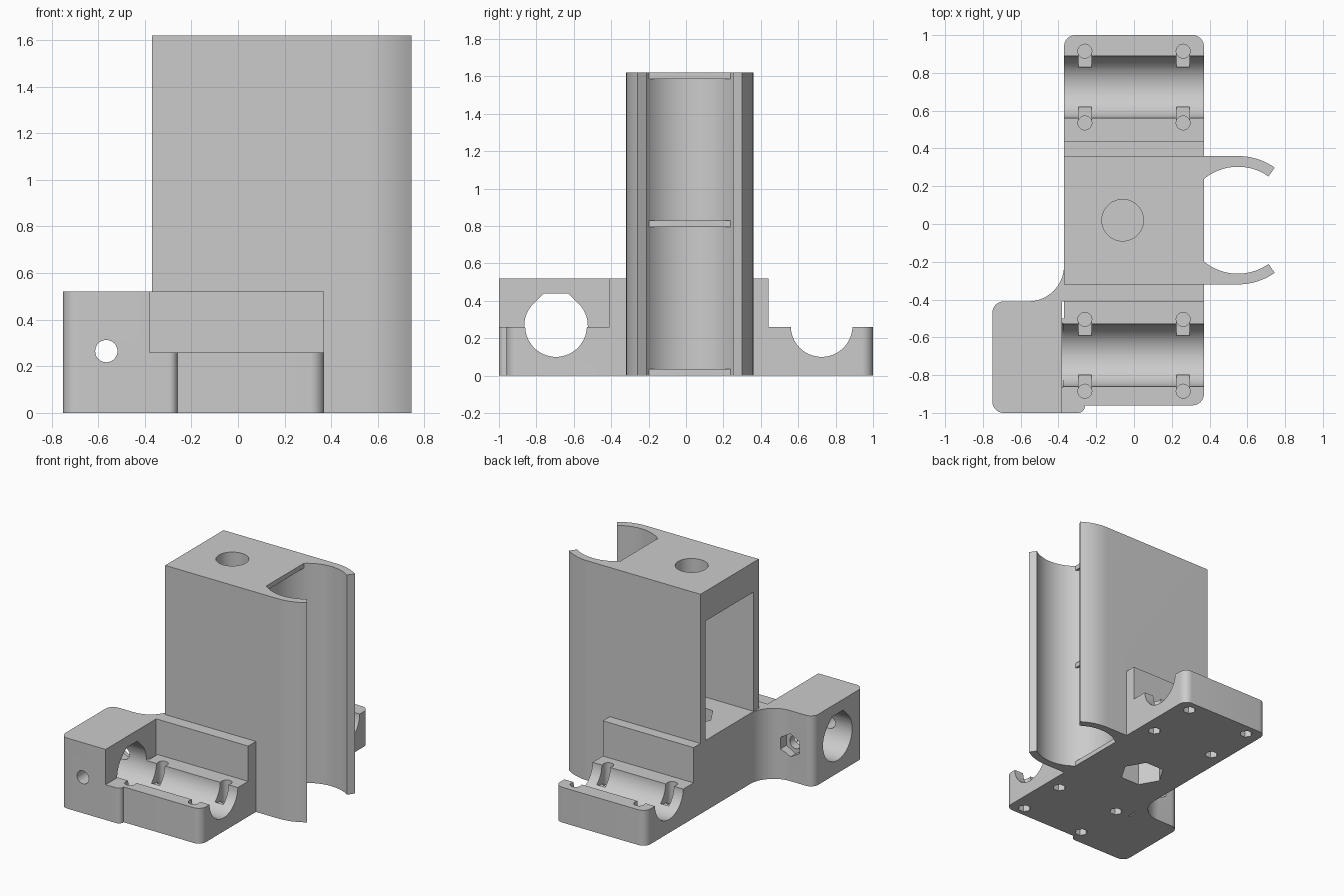
import bpy, bmesh, math
from mathutils import Vector

if "Cube" in bpy.data.objects:
    bpy.data.objects.remove(bpy.data.objects["Cube"])

GREY = (0.6, 0.6, 0.6, 1)
plastic = bpy.data.materials.new("grey plastic")
plastic.use_nodes = True
plastic.diffuse_color = GREY
plastic.node_tree.nodes["Principled BSDF"].inputs["Base Color"].default_value = GREY


def prism(name, outline, low, high, axis="z"):
    """Extrude a closed outline along an axis; outline axes follow in x, y, z order."""
    bm = bmesh.new()
    shift = {"z": 0, "x": 1, "y": 2}[axis]

    def place(a, b, c):
        p = [a, b, c]
        return Vector(p[-shift:] + p[:-shift]) if shift else Vector(p)

    face = bm.faces.new([bm.verts.new(place(p[0], p[1], low)) for p in outline])
    grown = bmesh.ops.extrude_face_region(bm, geom=[face])["geom"]
    move = place(0, 0, high - low)
    bmesh.ops.translate(bm, vec=move, verts=[g for g in grown if isinstance(g, bmesh.types.BMVert)])
    bmesh.ops.recalc_face_normals(bm, faces=bm.faces)
    mesh = bpy.data.meshes.new(name)
    bm.to_mesh(mesh)
    bm.free()
    mesh.materials.append(plastic)
    obj = bpy.data.objects.new(name, mesh)
    bpy.context.collection.objects.link(obj)
    return obj


def arc(cx, cy, r, start, end, steps):
    angles = [math.radians(start + (end - start) * i / steps) for i in range(steps + 1)]
    return [(cx + r * math.cos(t), cy + r * math.sin(t)) for t in angles]


def circle(cx, cy, r, sides=48):
    return arc(cx, cy, r, 0, 360, sides)[:-1]


def box(x0, x1, y0, y1):
    return [(x0, y0), (x1, y0), (x1, y1), (x0, y1)]


def rounded(corners):
    """Outline with right-angle corners (x, y, radius) rounded off."""
    out = []
    for i, (x, y, r) in enumerate(corners):
        p = Vector((x, y))
        if not r:
            out.append((x, y))
            continue
        before = (Vector(corners[i - 1][:2]) - p).normalized()
        after = (Vector(corners[(i + 1) % len(corners)][:2]) - p).normalized()
        c = p + r * (before + after)
        for k in range(11):
            t = math.pi / 2 * k / 10
            out.append(tuple(c - r * (after * math.cos(t) + before * math.sin(t))))
    return out


def combine(target, other, operation):
    mod = target.modifiers.new(operation, "BOOLEAN")
    mod.operation, mod.solver, mod.object = operation, "EXACT", other
    bpy.context.view_layer.objects.active = target
    bpy.ops.object.modifier_apply(modifier=mod.name)
    bpy.data.objects.remove(other)


# Low base plate carrying both rod cradles
body = prism("carriage_body", rounded([
    (-.6, -1, 0), (-.26, -1, .035), (-.26, -.96, 0), (.37, -.96, .06),
    (.37, 1, .06), (-.37, 1, .06), (-.37, -.5, 0), (-.6, -.5, 0)]), 0, .26)

# Raised middle with the side block and its fillet
middle = prism("middle", rounded([
    (-.75, -1, .06), (-.38, -1, 0), (-.38, -.41, 0), (.37, -.41, 0), (.37, .44, 0),
    (-.37, .44, 0), (-.37, -.41, .19), (-.75, -.41, .06)]), 0, .52)
combine(body, middle, "UNION")

# Tower with two curved clip arms
CX, CY = .55, .02
tower = prism("tower", [(-.37, -.32)] + arc(CX, CY, .34, -90, -55, 10) + [(CX, CY)]
              + arc(CX, CY, .34, 55, 90, 10) + [(-.37, .36)], 0, 1.62)
combine(body, tower, "UNION")

# Clip groove, then thin cross ribs inside it
combine(body, prism("groove", circle(CX, CY, .283, 96), -.1, 1.8), "DIFFERENCE")
for low in (0, .795, 1.585):
    combine(body, prism("rib", box(.24, .37, CY - .23, CY + .23), low, low + .035), "UNION")

# Tower window, top hole and hexagonal nut pockets
cuts = [
    prism("window", box(-.5, .19, -.26, .30), .52, 1.4),
    prism("top_hole", circle(-.06, CY, .11), 1.3, 1.7),
    prism("floor_nut", circle(-.06, CY, .155, 6), .36, .6),
    prism("bottom_nut", circle(-.06, CY, .155, 6), -.1, .3),
]

# Rod cradles and the flat-topped bore through the side block
bore = arc(-.695, .265, .17, 135, 405, 40) + [(-.63, .44), (-.76, .44)]
cuts += [
    prism("bore", bore, -.8, -.375, "x"),
    prism("front_cradle", circle(-.695, .265, .165, 64), -.38, .5, "x"),
    prism("back_cradle", circle(.725, .265, .165, 64), -.5, .5, "x"),
    prism("clamp_hole", circle(.265, -.565, .048, 24), -1.1, -.3, "y"),
    prism("clamp_nut", circle(.265, -.565, .085, 6), -.47, -.3, "y"),
]

# Tie holes and slots on both sides of each cradle
for centre in (-.695, .725):
    for side in (-1, 1):
        for x in (-.26, .26):
            y = centre + side * .19
            inner = centre + side * .105
            cuts += [
                prism("tie_hole", circle(x, y, .037, 20), .1, .3),
                prism("tie_slot", box(x - .034, x + .034, min(y, inner), max(y, inner)), .12, .31),
                prism("tie_nut", circle(x, y, .045, 6), -.1, .08),
            ]
for cutter in cuts:
    combine(body, cutter, "DIFFERENCE")

# Smooth curved walls, crisp edges
bpy.ops.object.select_all(action="DESELECT")
body.select_set(True)
bpy.context.view_layer.objects.active = body
bpy.ops.object.shade_smooth_by_angle(angle=math.radians(25))
